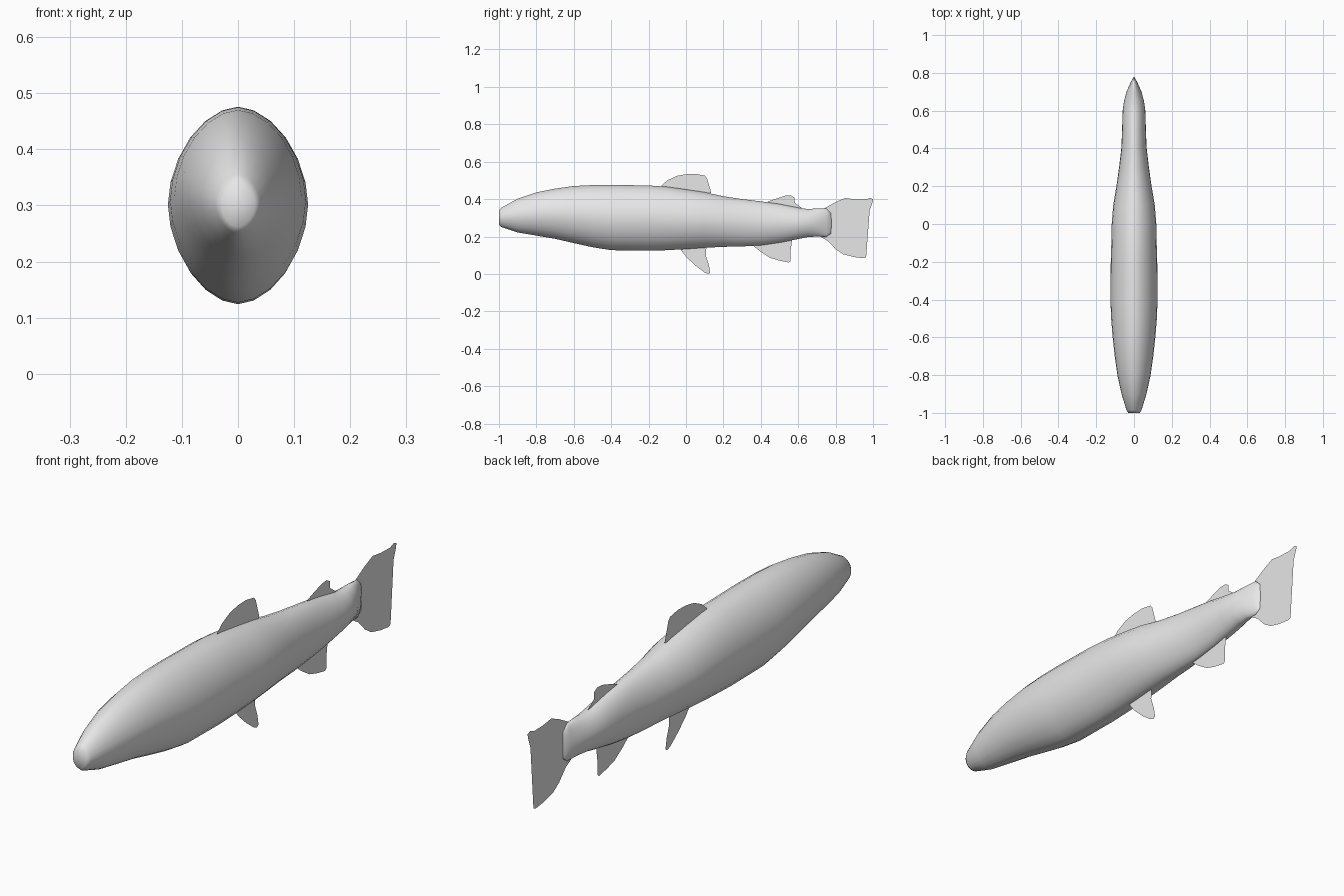
import bpy, bmesh, math

skin = bpy.data.materials.new("fish grey")
skin.diffuse_color = (0.8, 0.8, 0.8, 1)


def finish(name, bm):
    mesh = bpy.data.meshes.new(name)
    bm.to_mesh(mesh)
    bm.free()
    mesh.materials.append(skin)
    ob = bpy.data.objects.new(name, mesh)
    bpy.context.collection.objects.link(ob)
    return ob


# Body stations: y, top z, bottom z, half width
STATIONS = [
    (-1.0, .340, .262, .030), (-.985, .355, .250, .040), (-.9, .402, .222, .066),
    (-.8, .436, .205, .088), (-.7, .456, .188, .102), (-.6, .470, .165, .113),
    (-.5, .475, .143, .121), (-.4, .476, .127, .125), (-.2, .473, .124, .123),
    (-.1, .466, .127, .120), (0, .452, .133, .118), (.1, .437, .140, .110),
    (.2, .415, .145, .093), (.3, .400, .147, .079), (.4, .388, .153, .067),
    (.5, .374, .167, .063), (.6, .354, .187, .060), (.65, .347, .197, .053),
    (.7, .350, .200, .040), (.75, .350, .198, .018), (.775, .325, .215, .004),
]
SIDES = 24


def power(v, p):
    return math.copysign(abs(v) ** p, v)


def build_body():
    bm = bmesh.new()
    rings = []
    for y, top, bottom, half in STATIONS:
        mid, height = (top + bottom) / 2, (top - bottom) / 2
        ring = []
        for i in range(SIDES):
            a = math.tau * i / SIDES
            # slightly pointed oval section
            ring.append(bm.verts.new((half * power(math.cos(a), 1.1), y,
                                      mid + height * power(math.sin(a), 1.1))))
        rings.append(ring)
    for r, s in zip(rings, rings[1:]):
        for i in range(SIDES):
            j = (i + 1) % SIDES
            bm.faces.new((r[i], r[j], s[j], s[i]))
    # blunt snout and thin tail root
    for ring, y in ((rings[0], -1.0), (rings[-1], .778)):
        tip = bm.verts.new((0, y, sum(v.co.z for v in ring) / SIDES))
        for i in range(SIDES):
            bm.faces.new((ring[i], ring[(i + 1) % SIDES], tip))
    bmesh.ops.recalc_face_normals(bm, faces=bm.faces)
    for f in bm.faces:
        f.smooth = True
    finish("body", bm)


# Paper-thin fins on the centre plane: outlines as (y, z)
FINS = {
    "dorsal_fin": [(-.14, .45), (-.13, .473), (-.1, .5), (-.05, .524), (0, .533),
                   (.05, .535), (.1, .526), (.112, .512), (.112, .465),
                   (.135, .435), (.1, .42)],
    "adipose_fin": [(.42, .37), (.44, .388), (.48, .402), (.53, .418), (.56, .42),
                    (.58, .408), (.582, .38), (.62, .352), (.6, .33)],
    "pelvic_fin": [(-.03, .15), (-.025, .125), (0, .092), (.05, .045), (.1, .007),
                   (.12, 0), (.13, .007), (.122, .05), (.105, .1), (.11, .16)],
    "anal_fin": [(.35, .17), (.36, .15), (.4, .118), (.45, .086), (.5, .071),
                 (.55, .061), (.56, .07), (.56, .13), (.57, .2)],
    "tail_fin": [(.7, .33), (.73, .345), (.76, .352), (.8, .384), (.85, .406),
                 (.9, .399), (.96, .397), (.985, .407), (1, .4), (.998, .385),
                 (.982, .34), (.97, .28), (.965, .2), (.963, .09), (.95, .084),
                 (.9, .09), (.84, .105), (.8, .132), (.76, .175), (.7, .21)],
}


def build_fin(name, outline):
    bm = bmesh.new()
    face = bm.faces.new([bm.verts.new((0, y, z)) for y, z in outline])
    bmesh.ops.triangulate(bm, faces=[face])
    finish(name, bm)


build_body()
for fin_name, points in FINS.items():
    build_fin(fin_name, points)
